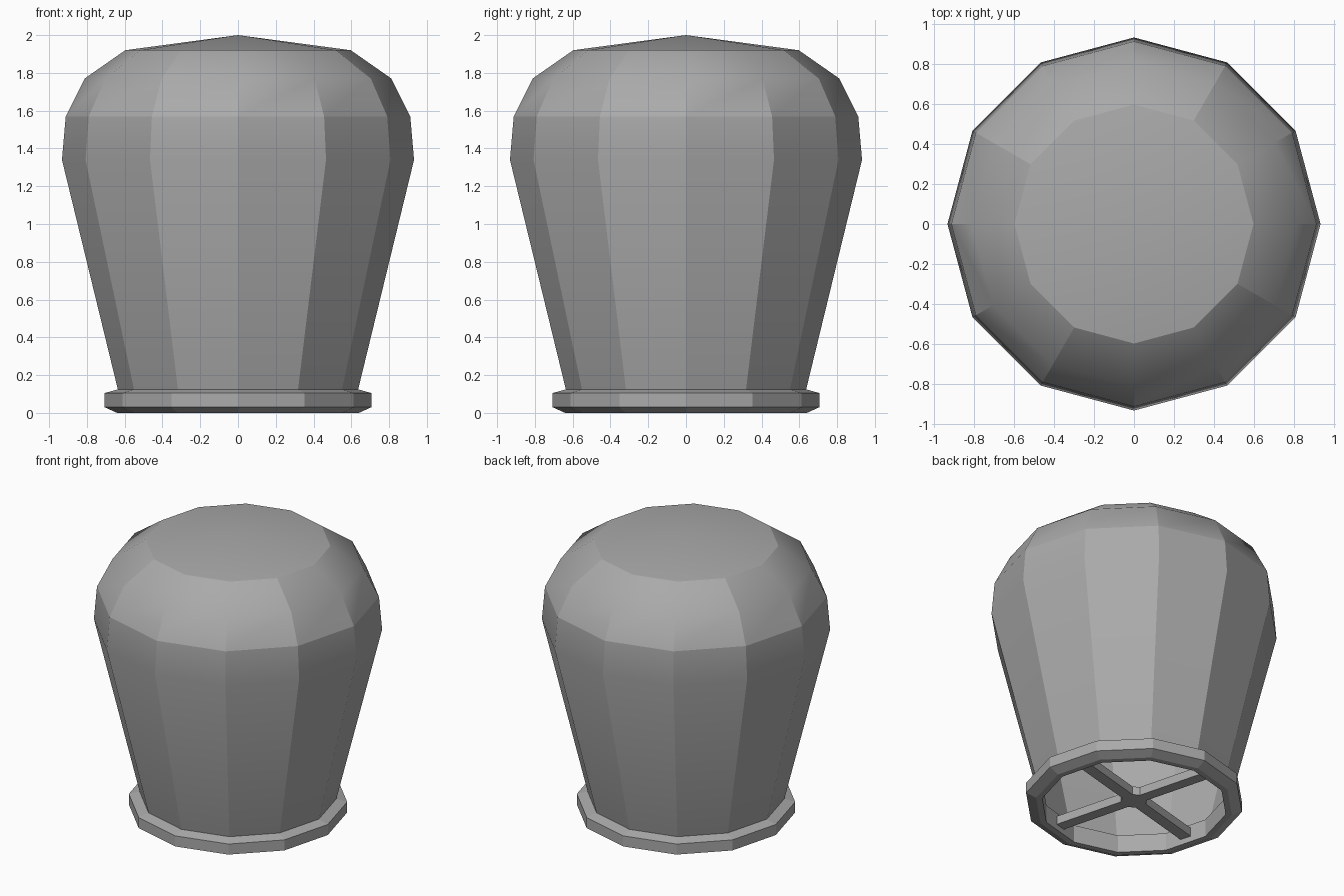
import bpy, bmesh, math

SIDES = 12

cube = bpy.data.objects.get("Cube")
if cube:
    bpy.data.objects.remove(cube, do_unlink=True)

# One plain grey for every part
grey = bpy.data.materials.new("mid grey")
grey.use_nodes = True
grey.diffuse_color = (0.4, 0.4, 0.4, 1)
grey.node_tree.nodes["Principled BSDF"].inputs["Base Color"].default_value = (0.4, 0.4, 0.4, 1)


def finish(bm, name):
    mesh = bpy.data.meshes.new(name)
    bm.to_mesh(mesh)
    bm.free()
    mesh.materials.append(grey)
    obj = bpy.data.objects.new(name, mesh)
    bpy.context.collection.objects.link(obj)
    return obj


def ring_of(bm, radius, z):
    step = math.tau / SIDES
    return [bm.verts.new((radius * math.cos(i * step), radius * math.sin(i * step), z))
            for i in range(SIDES)]


def bridge(bm, lower, upper):
    for i in range(SIDES):
        j = (i + 1) % SIDES
        bm.faces.new((lower[i], lower[j], upper[j], upper[i]))


# Hollow bulb: open at the bottom, shallow cone on top
bm = bmesh.new()
profile = [(0.635, 0.12), (0.932, 1.34), (0.912, 1.57), (0.812, 1.77), (0.597, 1.92)]
rings = [ring_of(bm, r, z) for r, z in profile]
for lower, upper in zip(rings, rings[1:]):
    bridge(bm, lower, upper)
tip = bm.verts.new((0, 0, 2))
for i in range(SIDES):
    bm.faces.new((rings[-1][i], rings[-1][(i + 1) % SIDES], tip))
for face in bm.faces:
    face.smooth = True

# Creases: shoulder ring, cap ring, and the upright edges
for k in (2, 4):
    for i in range(SIDES):
        bm.edges.get((rings[k][i], rings[k][(i + 1) % SIDES])).smooth = False
for k in range(4):
    for i in range(SIDES):
        if k < 3 or i % 3 == 2:
            bm.edges.get((rings[k][i], rings[k + 1][i])).smooth = False
finish(bm, "bulb_shell")

# Chamfered collar around the opening
bm = bmesh.new()
section = [(0.6, 0), (0.64, 0), (0.706, 0.03), (0.706, 0.105), (0.635, 0.125), (0.6, 0.125)]
loops = [ring_of(bm, r, z) for r, z in section]
for a, b in zip(loops, loops[1:] + loops[:1]):
    bridge(bm, a, b)
finish(bm, "base_collar")

# Cross brace: one outline with cut inner corners, extruded upward
bm = bmesh.new()
half, reach, fillet = 0.04, 0.595, 0.075
outline = []
for k in range(4):
    turn = math.radians(15 + 90 * k)
    c, s = math.cos(turn), math.sin(turn)
    for x, y in ((fillet, -half), (reach, -half), (reach, half), (fillet, half)):
        outline.append(bm.verts.new((x * c - y * s, x * s + y * c, 0.04)))
base = bm.faces.new(outline)
top = bmesh.ops.extrude_face_region(bm, geom=[base])["geom"]
bmesh.ops.translate(bm, vec=(0, 0, 0.06),
                    verts=[g for g in top if isinstance(g, bmesh.types.BMVert)])
bmesh.ops.recalc_face_normals(bm, faces=bm.faces)
finish(bm, "cross_brace")
